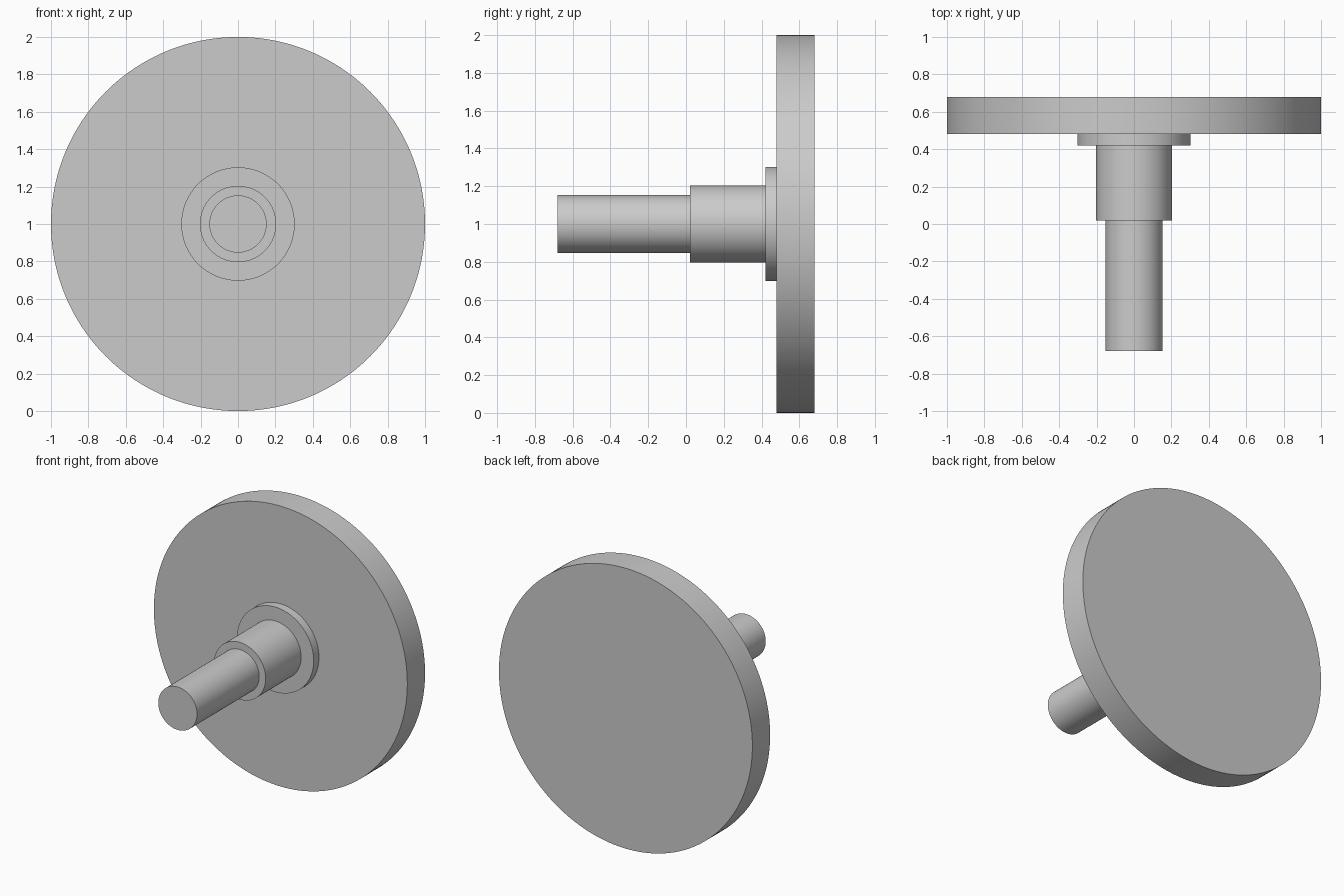
import bpy
import math

cube = bpy.data.objects.get("Cube")
if cube:
    bpy.data.objects.remove(cube, do_unlink=True)

# Single plain grey for the whole part
grey = bpy.data.materials.new("plain grey")
grey.use_nodes = True
colour = (0.6, 0.6, 0.6, 1.0)
grey.diffuse_color = colour
grey.node_tree.nodes["Principled BSDF"].inputs["Base Color"].default_value = colour


def turned_part(name, radius, front, back, sides=128):
    """Cylinder lying along y, between the front and back positions."""
    bpy.ops.mesh.primitive_cylinder_add(
        vertices=sides, radius=radius, depth=back - front,
        location=(0, (front + back) / 2, 1), rotation=(math.pi / 2, 0, 0))
    part = bpy.context.object
    part.name = name
    part.data.materials.append(grey)
    bpy.ops.object.shade_smooth_by_angle(angle=math.radians(30))
    return part


# Stepped shaft, from the front tip to the large disc
turned_part("shaft", 0.153, -0.68, 0.02)
turned_part("hub", 0.204, 0.02, 0.42)
turned_part("collar", 0.303, 0.42, 0.48)
turned_part("disc", 1.0, 0.48, 0.68, sides=192)
